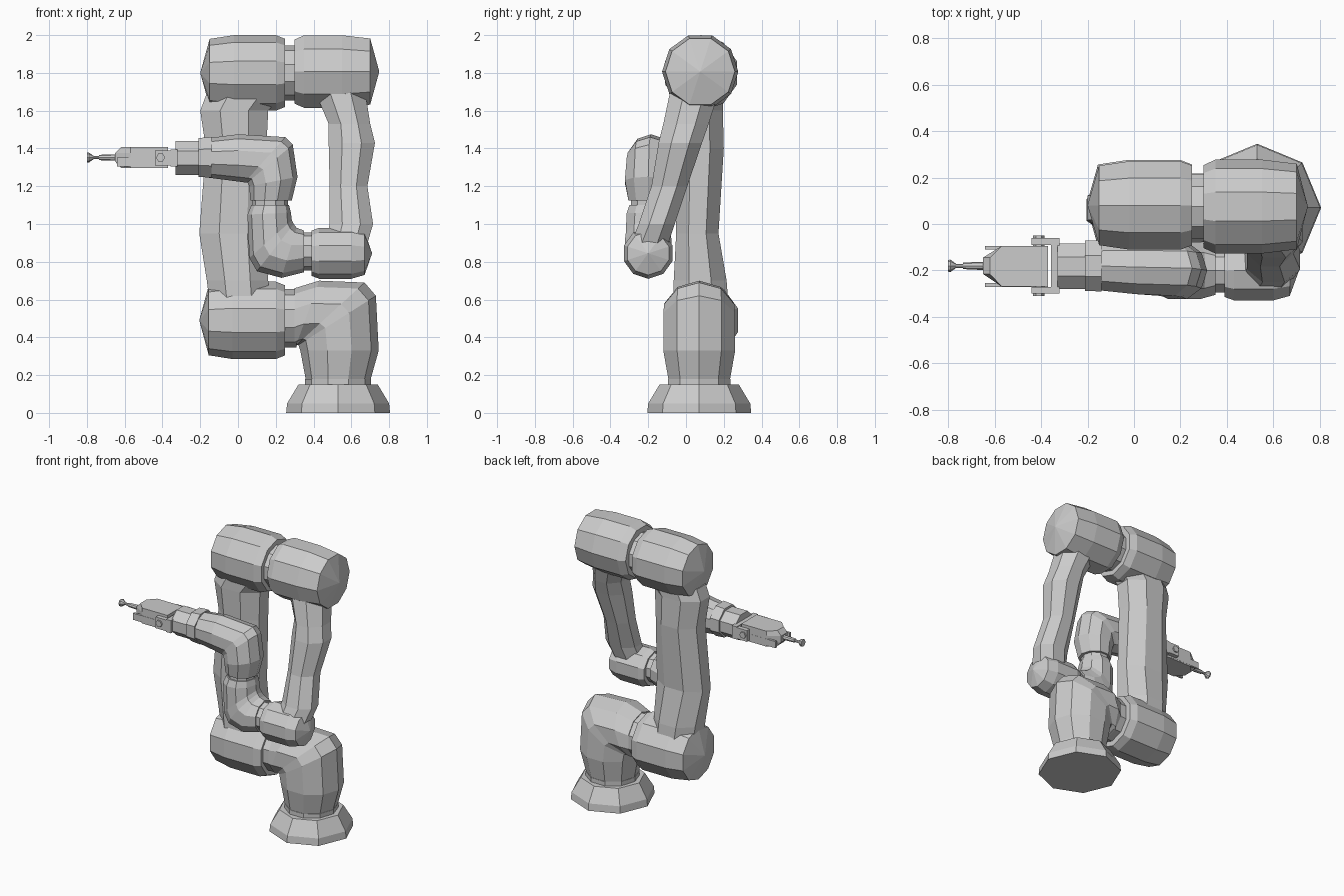
import bpy, bmesh
from math import cos, sin, pi
from mathutils import Vector


def build(name, rings):
    """Skin a list of point rings; a ring with one point becomes an apex."""
    bm = bmesh.new()
    loops = [[bm.verts.new(p) for p in r] for r in rings]
    for a, b in zip(loops, loops[1:]):
        n = max(len(a), len(b))
        for i in range(n):
            j = (i + 1) % n
            if len(a) == 1:
                bm.faces.new((a[0], b[i], b[j]))
            elif len(b) == 1:
                bm.faces.new((a[i], a[j], b[0]))
            else:
                bm.faces.new((a[i], a[j], b[j], b[i]))
    for end in (loops[0], loops[-1]):
        if len(end) > 2:
            bm.faces.new(end)
    bmesh.ops.recalc_face_normals(bm, faces=bm.faces)
    me = bpy.data.meshes.new(name)
    bm.to_mesh(me)
    bm.free()
    ob = bpy.data.objects.new(name, me)
    bpy.context.collection.objects.link(ob)
    return ob


def ring(c, u, v, n, half):
    k = 1 / cos(pi / n) if half else 1
    o = pi / n if half else 0
    return [c + (u * cos(2 * pi * i / n + o) + v * sin(2 * pi * i / n + o)) * k
            for i in range(n)]


def limb(name, sections, n=10, half=False):
    """Sections: two silhouette points (x, z), (x, z), then y centre and y radius."""
    rings = []
    for x0, z0, x1, z1, cy, ry in sections:
        p, q = Vector((x0, cy, z0)), Vector((x1, cy, z1))
        rings.append(ring((p + q) / 2, (q - p) / 2, Vector((0, ry, 0)), n, half))
    return build(name, rings)


def drum(name, centre, axis, profile, n=10, half=False):
    """Lathe along an axis; profile is (position, radius), radius 0 is a tip."""
    k = 'XYZ'.index(axis)
    d = Vector([float(i == k) for i in range(3)])
    u = Vector((1, 0, 0)) if axis != 'X' else Vector((0, 0, 1))
    v = d.cross(u)
    rings = []
    for t, r in profile:
        c = Vector(centre)
        c[k] = t
        rings.append([c] if r == 0 else ring(c, u * r, v * r, n, half))
    return build(name, rings)


def box(name, x0, x1, y0, y1, z0, z1):
    return build(name, [[Vector(p) for p in ((x0, y0, z), (x1, y0, z), (x1, y1, z), (x0, y1, z))]
                        for z in (z0, z1)])


# Base and turning shoulder
drum("base", (0.53, 0.07, 0), 'Z', [(0, .275), (.05, .27), (.15, .21)], 8)
drum("base_neck", (0.53, 0.07, 0), 'Z', [(.14, .175), (.18, .175)], 10)
limb("shoulder", [(.36, .17, .70, .17, .07, .17), (.33, .33, .745, .33, .07, .2),
                  (.32, .36, .73, .62, .07, .2), (.31, .36, .67, .69, .07, .195),
                  (.305, .35, .43, .70, .07, .195), (.30, .345, .30, .66, .07, .16)])
drum("shoulder_joint", (0, .07, .5), 'X', [(.24, .155), (.31, .155)])

# Upper arm: two drums and a link
drum("upper_arm_lower_drum", (0, .08, .49), 'X',
     [(-.205, 0), (-.155, .185), (-.03, .205), (.2, .205), (.25, .185)], 10, False)
drum("upper_arm_upper_drum", (0, .08, 1.8), 'X',
     [(-.2, 0), (-.15, .18), (-.02, .2), (.2, .2), (.25, .18)])
limb("upper_arm_link", [(-.14, .5, .17, .5, .08, .15), (-.165, .7, .16, .7, .075, .14),
                        (-.205, .95, .155, .95, .06, .112), (-.17, 1.4, .15, 1.4, .075, .125),
                        (-.2, 1.6, .16, 1.6, .07, .125), (-.17, 1.68, .23, 1.68, .07, .125)],
     8, True)
drum("elbow_joint", (0, .075, 1.8), 'X', [(.24, .145), (.31, .145)])

# Forearm: large drum, slanting link, small drum
drum("forearm_upper_drum", (0, .075, 1.807), 'X',
     [(.3, .17), (.35, .192), (.55, .192), (.7, .175), (.748, 0)], 10, True)
limb("forearm_link", [(.40, 1.72, .67, 1.72, .05, .13), (.48, 1.53, .70, 1.53, .0, .12),
                      (.48, 1.43, .725, 1.43, -.03, .115), (.485, 1.2, .685, 1.2, -.088, .095),
                      (.485, 1.0, .715, 1.0, -.155, .095), (.46, .88, .68, .88, -.2, .1)],
     8, True)
drum("forearm_lower_drum", (0, -.2, .845), 'X',
     [(.39, .12), (.43, .135), (.6, .135), (.67, .115), (.71, 0)])

# Wrist: two elbows linked by short joints
drum("wrist_joint_a", (0, -.2, .855), 'X', [(.34, .1), (.4, .1)])
limb("wrist_elbow_lower", [(.35, .745, .35, .965, -.2, .11), (.23, .715, .31, .98, -.2, .13),
                           (.10, .75, .295, 1.0, -.2, .13), (.06, .82, .285, 1.02, -.2, .125),
                           (.05, 1.05, .28, 1.06, -.2, .12), (.07, 1.1, .27, 1.1, -.2, .105)])
drum("wrist_joint_b", (.17, -.2, 0), 'Z', [(1.09, .095), (1.14, .095)])
limb("wrist_elbow_upper", [(.065, 1.125, .285, 1.125, -.2, .11), (.06, 1.2, .315, 1.25, -.2, .13),
                           (.05, 1.22, .29, 1.42, -.195, .125), (.035, 1.22, .25, 1.46, -.19, .125),
                           (.0, 1.225, .0, 1.475, -.185, .122), (-.155, 1.245, -.155, 1.455, -.18, .11)])
limb("wrist_collar", [(-.14, 1.245, -.14, 1.46, -.18, .11), (-.21, 1.25, -.21, 1.455, -.18, .108)], 8, True)
limb("wrist_end", [(-.2, 1.26, -.2, 1.44, -.182, .098), (-.33, 1.26, -.33, 1.44, -.182, .098)], 8, True)

# Fork with pivot bolt
box("fork_bridge", -.358, -.32, -.30, -.06, 1.305, 1.395)
for side, y in (("front", -.285), ("back", -.075)):
    box("fork_arm_" + side, -.44, -.33, y - .015, y + .015, 1.31, 1.39)
drum("pivot_bolt", (-.41, 0, 1.352), 'Y', [(-.31, .024), (-.05, .024)], 6)

# Tool head: tapered block, side plates, nozzle and flared tip
outline = [(-.37, -.268), (-.57, -.268), (-.65, -.215), (-.65, -.145), (-.57, -.095), (-.37, -.095)]
build("tool_body", [[Vector((max(x, lim), y, z)) for x, y in outline]
                    for z, lim in ((1.297, -.62), (1.33, -.65), (1.375, -.65), (1.407, -.62))])
for side, y in (("front", -.262), ("back", -.102)):
    box("tool_side_plate_" + side, -.64, -.37, y - .008, y + .008, 1.305, 1.352)
drum("nozzle", (0, -.18, 1.352), 'X', [(-.735, .014), (-.67, .017), (-.64, .017)], 8)
drum("tool_tip", (0, -.18, 1.352), 'X', [(-.8, .025), (-.79, .027), (-.765, .009), (-.73, .009)], 8)
